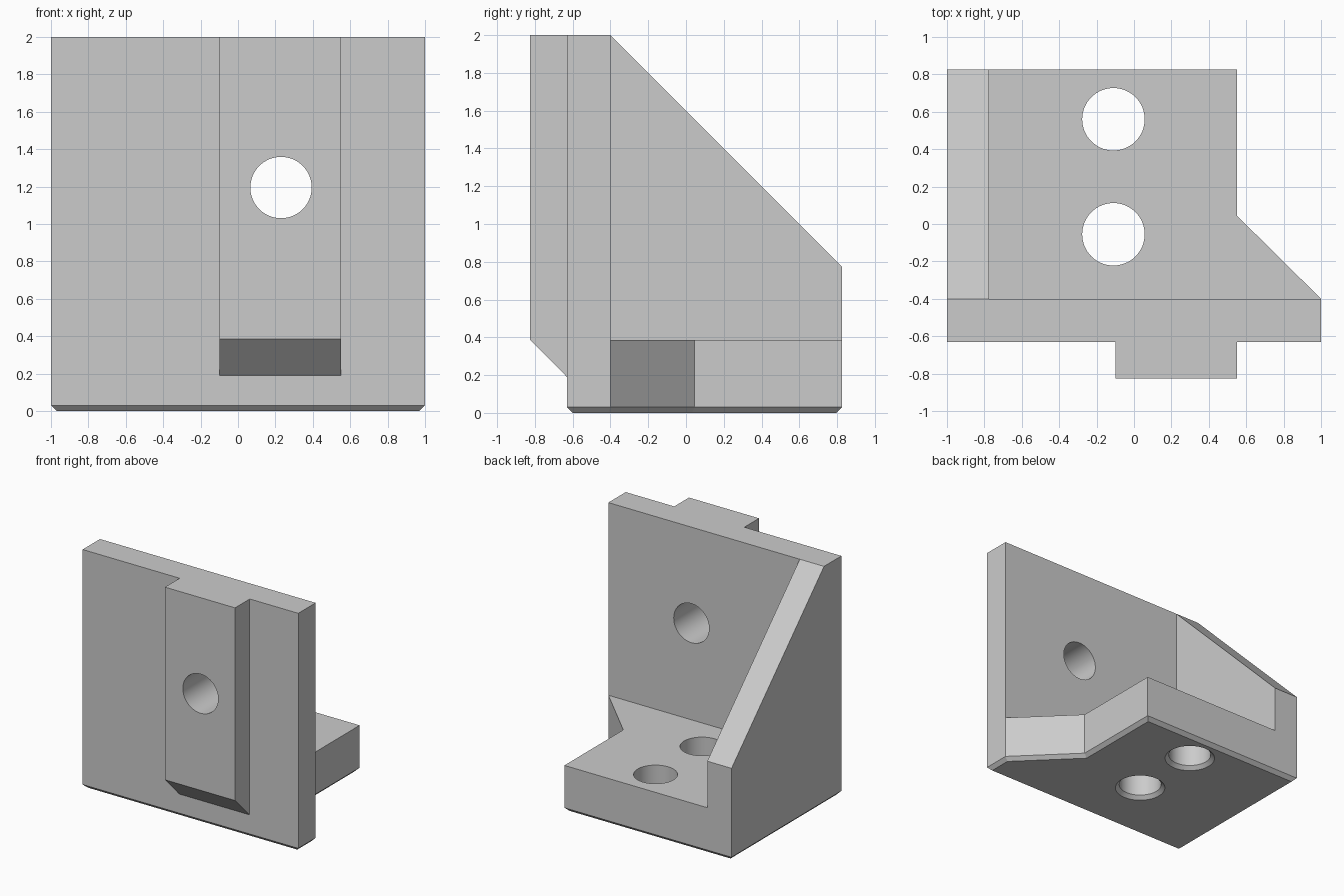
import bpy, bmesh, math
from mathutils import Vector

cube = bpy.data.objects.get("Cube")
if cube:
    bpy.data.objects.remove(cube, do_unlink=True)

grey = bpy.data.materials.new("matte grey")
grey.use_nodes = True
colour = (0.6, 0.6, 0.6, 1)
grey.diffuse_color = colour
grey.node_tree.nodes["Principled BSDF"].inputs["Base Color"].default_value = colour


def finish(bm, name):
    bmesh.ops.recalc_face_normals(bm, faces=bm.faces)
    mesh = bpy.data.meshes.new(name)
    bm.to_mesh(mesh)
    bm.free()
    mesh.materials.append(grey)
    obj = bpy.data.objects.new(name, mesh)
    bpy.context.collection.objects.link(obj)
    return obj


def prism(name, outline, axis, start, end, chamfer=0):
    """Extrude an outline along z (x, y points) or along x (y, z points)."""
    bm = bmesh.new()
    place = (lambda a, b: (a, b, start)) if axis == "z" else (lambda a, b: (start, a, b))
    face = bm.faces.new([bm.verts.new(place(a, b)) for a, b in outline])
    rim = list(face.edges)
    extruded = bmesh.ops.extrude_face_region(bm, geom=[face], use_keep_orig=True)
    step = Vector((0, 0, end - start)) if axis == "z" else Vector((end - start, 0, 0))
    verts = [g for g in extruded["geom"] if isinstance(g, bmesh.types.BMVert)]
    bmesh.ops.translate(bm, vec=step, verts=verts)
    bmesh.ops.recalc_face_normals(bm, faces=bm.faces)
    if chamfer:
        bmesh.ops.bevel(bm, geom=rim, offset=chamfer, segments=1, affect="EDGES")
    return finish(bm, name)


def round_cutter(name, location, radius, depth, radius_top=None, tilt=0):
    bm = bmesh.new()
    bmesh.ops.create_cone(bm, cap_ends=True, segments=64, radius1=radius,
                          radius2=radius_top or radius, depth=depth)
    obj = finish(bm, name)
    obj.location = location
    obj.rotation_euler.x = tilt
    obj.hide_render = True
    return obj


def combine(target, other, operation):
    bpy.context.view_layer.update()
    mod = target.modifiers.new(operation.lower(), "BOOLEAN")
    mod.operation, mod.solver, mod.object = operation, "EXACT", other
    bpy.ops.object.select_all(action="DESELECT")
    bpy.context.view_layer.objects.active = target
    target.select_set(True)
    bpy.ops.object.modifier_apply(modifier=mod.name)
    bpy.data.objects.remove(other, do_unlink=True)


FRONT, PLATE_BACK, BACK = -0.63, -0.40, 0.825
BASE_TOP = 0.385

# Base with a chamfered underside and a diagonal side brace
bracket = prism("corner_bracket", [(-1, FRONT), (1, FRONT), (1, PLATE_BACK),
                (0.55, 0.045), (0.55, BACK), (-1, BACK)], "z", 0, BASE_TOP, 0.03)

# Upright plate, sloped gusset and front rail with an angled foot
plate = prism("upright_plate", [(-1, FRONT), (1, FRONT), (1, PLATE_BACK),
              (-1, PLATE_BACK)], "z", 0.2, 2)
gusset = prism("side_gusset", [(-0.5, 0.2), (BACK, 0.2), (BACK, 0.775),
               (PLATE_BACK, 2), (-0.5, 2)], "x", -1, -0.775)
rail = prism("front_rail", [(-0.825, BASE_TOP), (FRONT, 0.19), (-0.53, 0.19),
             (-0.53, 2), (-0.825, 2)], "x", -0.1, 0.55)
for part in (plate, gusset, rail):
    combine(bracket, part, "UNION")

# Bolt holes: two countersunk from below, one through the plate and rail
for y in (-0.055, 0.56):
    combine(bracket, round_cutter("base_hole", (-0.11, y, 0.2), 0.167, 1), "DIFFERENCE")
    combine(bracket, round_cutter("countersink", (-0.11, y, 0), 0.23, 0.066, 0.164), "DIFFERENCE")
combine(bracket, round_cutter("plate_hole", (0.23, -0.6, 1.195), 0.164, 1,
                              tilt=math.pi / 2), "DIFFERENCE")

# Merge flat regions and smooth only the hole walls
bm = bmesh.new()
bm.from_mesh(bracket.data)
bmesh.ops.remove_doubles(bm, verts=bm.verts, dist=0.0002)
bmesh.ops.dissolve_limit(bm, angle_limit=math.radians(1), verts=bm.verts, edges=bm.edges)
bm.to_mesh(bracket.data)
bm.free()
bpy.ops.object.shade_smooth_by_angle(angle=math.radians(30))
